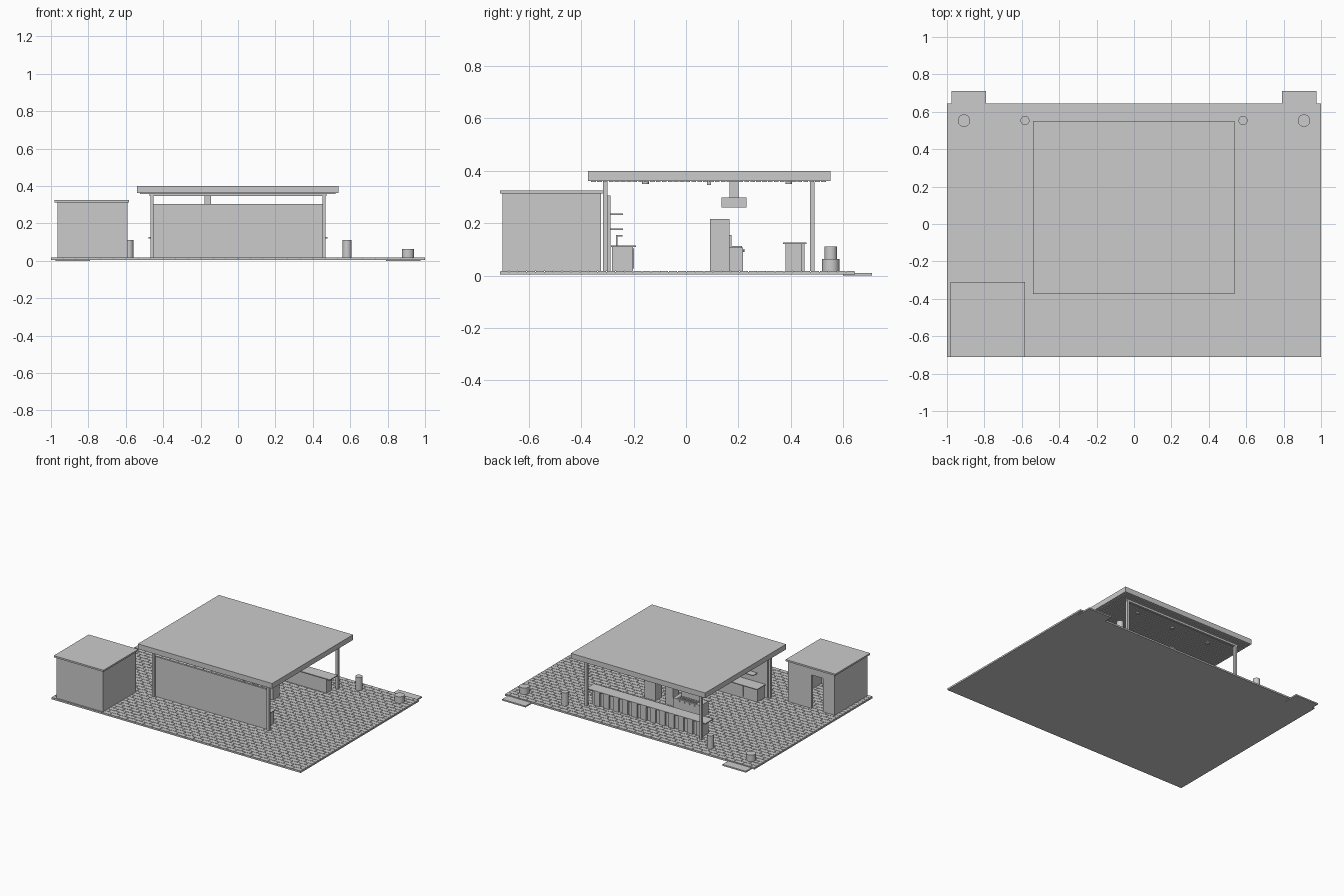
import bpy, bmesh, math
from mathutils import Matrix, Vector

if "Cube" in bpy.data.objects:
    bpy.data.objects.remove(bpy.data.objects["Cube"])


def boxes(name, ranges):
    """One object from boxes given as (x0, x1, y0, y1, z0, z1)."""
    bm = bmesh.new()
    for x0, x1, y0, y1, z0, z1 in ranges:
        mat = Matrix.Translation(((x0 + x1) / 2, (y0 + y1) / 2, (z0 + z1) / 2))
        mat = mat @ Matrix.Diagonal((x1 - x0, y1 - y0, z1 - z0, 1))
        bmesh.ops.create_cube(bm, size=1, matrix=mat)
    me = bpy.data.meshes.new(name)
    bm.to_mesh(me)
    bm.free()
    ob = bpy.data.objects.new(name, me)
    bpy.context.collection.objects.link(ob)
    return ob


def cylinder(name, x, y, z0, z1, r, sides=24):
    bpy.ops.mesh.primitive_cylinder_add(vertices=sides, radius=r, depth=z1 - z0,
                                        location=(x, y, (z0 + z1) / 2))
    bpy.context.object.name = name
    bpy.ops.object.shade_smooth_by_angle()
    return bpy.context.object


F = 0.017  # finished floor height

# Ground slab and running-bond pavers
boxes("ground_slab", [(-1, 1, -0.71, 0.645, 0.004, 0.014)])
pavers = []
rows, length, gap = 40, 1 / 15, 0.0015
depth = 1.355 / rows
for r in range(rows):
    y = -0.71 + r * depth
    x = -1 - (length / 2 if r % 2 else 0)
    while x < 0.999:
        a, b = max(x, -1), min(x + length, 1)
        pavers.append((a + gap, b - gap, y + gap, y + depth - gap, 0.013, F))
        x += length
boxes("pavers", pavers)

# Entrance steps
for s, side in ((-1, "left"), (1, "right")):
    a, b = sorted((s * 0.79, s * 0.977))
    boxes(side + "_step", [(a, b, 0.60, 0.71, 0, 0.010)])

# Storage shed with doorway at the back
t = 0.018
X0, X1, Y0, Y1, H = -0.965, -0.592, -0.70, -0.325, 0.313
boxes("shed_walls", [
    (X0, X1, Y0, Y0 + t, F, H),
    (X0, X0 + t, Y0 + t, Y1 - t, F, H),
    (X1 - t, X1, Y0 + t, Y1 - t, F, H),
    (X0, -0.87, Y1 - t, Y1, F, H),
    (-0.78, X1, Y1 - t, Y1, F, H),
    (-0.87, -0.78, Y1 - t, Y1, 0.26, H),
])
boxes("shed_roof", [(-0.98, -0.582, -0.71, -0.31, H, 0.325)])

# Pavilion roof, slatted soffit, beams and posts
boxes("pavilion_roof", [(-0.54, 0.536, -0.375, 0.552, 0.362, 0.4)])
boxes("soffit_slats", [(-0.525, 0.521, -0.362 + i * 0.0225, -0.362 + i * 0.0225 + 0.018,
                        0.358, 0.363) for i in range(40)])
boxes("roof_beams", [(-0.472, 0.472, y - 0.008, y + 0.008, 0.346, 0.36)
                     for y in (-0.308, 0.088, 0.482)])
boxes("posts", [(x - 0.009, x + 0.009, y - 0.009, y + 0.009, F, 0.36)
                for x in (-0.46, 0.46) for y in (-0.308, 0.482)])
for y in (-0.155, 0.392):
    for x in (-0.3, 0, 0.3):
        cylinder("downlight", x, y, 0.35, 0.36, 0.013, 16)

# Rear wall with shelves
boxes("rear_wall", [(-0.452, 0.452, -0.303, -0.289, F, 0.305)])
boxes("wall_shelves", [(-0.37, 0.37, -0.29, -0.24, z, z + 0.005) for z in (0.174, 0.232)])

# Sink counter: body, door fronts, top with a sink hole, faucet
boxes("sink_counter", [(-0.43, 0.43, -0.283, -0.203, F, 0.11)])
boxes("sink_counter_doors", [(-0.425 + i * 0.1065, -0.425 + i * 0.1065 + 0.1,
                              -0.204, -0.199, 0.027, 0.104) for i in range(8)])
boxes("sink_counter_top", [(-0.437, 0.437, -0.286, -0.19, 0.109, 0.115)])
boxes("faucet", [(-0.003, 0.003, -0.268, -0.262, 0.114, 0.153),
                 (-0.003, 0.003, -0.268, -0.243, 0.15, 0.155)])

# Bar counter with vertical front panels
boxes("bar_body", [(-0.445, 0.445, 0.38, 0.44, F, 0.122)])
boxes("bar_panels", [(-0.445 + i * 0.0745, -0.445 + i * 0.0745 + 0.0445,
                      0.438, 0.453, F, 0.12) for i in range(12)])
boxes("bar_top", [(-0.478, 0.478, 0.37, 0.46, 0.12, 0.127)])

# Grill island with tall cabinets
boxes("grill_island", [(-0.27, -0.05, 0.13, 0.218, F, 0.108)])
boxes("grill_lid", [(-0.235, -0.085, 0.166, 0.174, 0.108, 0.155)])
boxes("grill_bars", [(-0.23 + i * 0.02, -0.22 + i * 0.02, 0.174, 0.213, 0.107, 0.113)
                     for i in range(8)])
for i in range(4):
    knob = cylinder("grill_knob", -0.22 + i * 0.04, 0.22, 0.092, 0.100, 0.006, 12)
    knob.rotation_euler.x = math.pi / 2
boxes("tall_cabinets", [(0.127, 0.218, 0.092, 0.166, F, 0.216),
                        (-0.01, 0.05, 0.092, 0.166, F, 0.216)])

# Extractor hood hanging from the roof
boxes("hood", [(-0.235, -0.085, 0.136, 0.23, 0.26, 0.298)])
boxes("hood_duct", [(-0.178, -0.144, 0.166, 0.2, 0.297, 0.362)])

# Bollards and low planters along the back edge
for s, side in ((-1, "left"), (1, "right")):
    cylinder(side + "_bollard", s * 0.583, 0.553, F, 0.112, 0.024)
    cylinder(side + "_planter", s * 0.909, 0.553, F, 0.064, 0.033)
